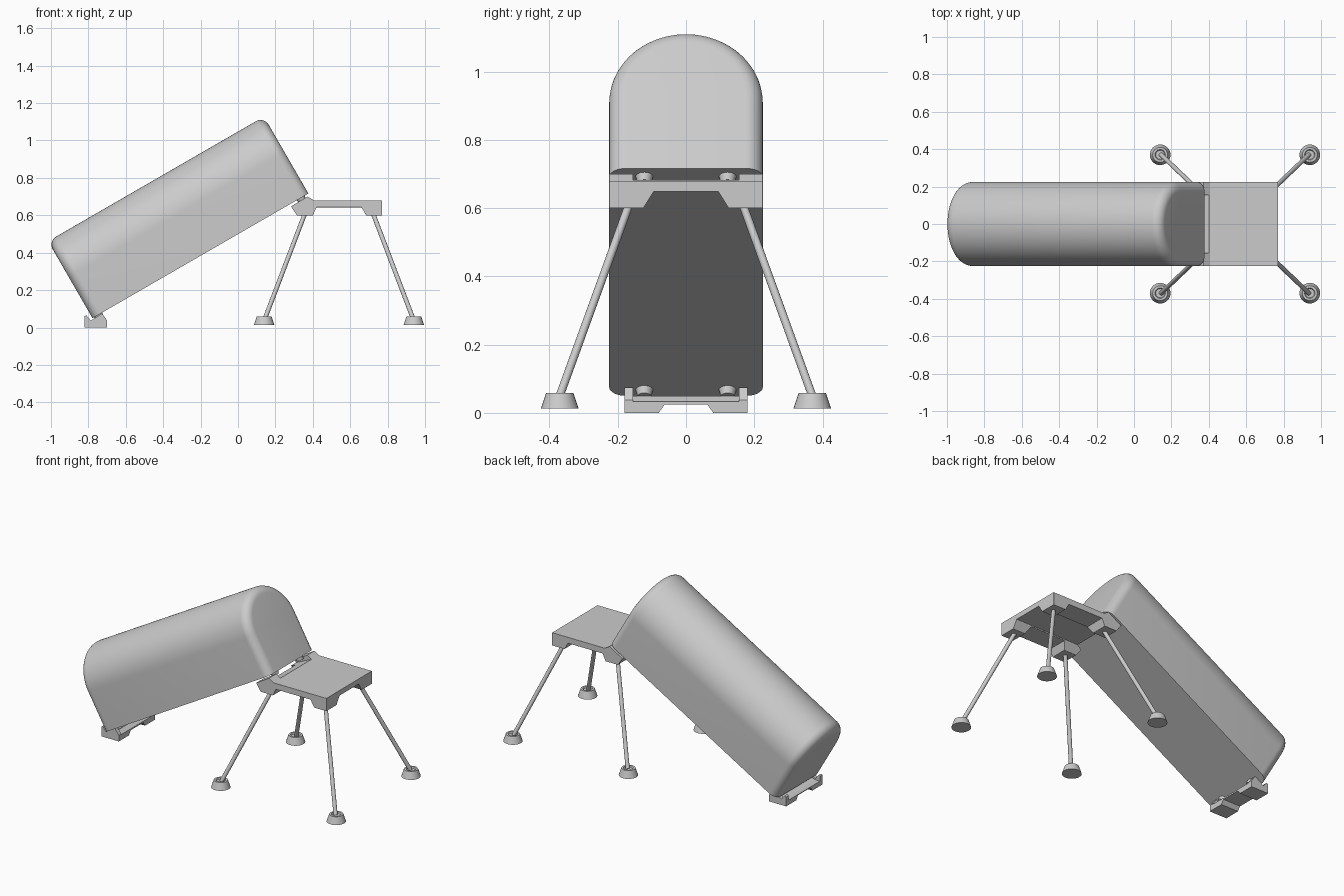
import bpy
import bmesh
from math import sin, cos, pi, radians
from mathutils import Vector, Matrix

old = bpy.data.objects.get("Cube")
if old:
    bpy.data.objects.remove(old, do_unlink=True)

grey = bpy.data.materials.new("light_grey")
grey.use_nodes = True
colour = (0.6, 0.6, 0.6, 1)
grey.diffuse_color = colour
grey.node_tree.nodes["Principled BSDF"].inputs["Base Color"].default_value = colour

TILT = radians(30)
POD_START = Vector((-0.778, 0, 0.05))
HALF = 0.225


def finish(name, bm, smooth=False):
    bmesh.ops.recalc_face_normals(bm, faces=bm.faces[:])
    mesh = bpy.data.meshes.new(name)
    bm.to_mesh(mesh)
    bm.free()
    obj = bpy.data.objects.new(name, mesh)
    bpy.context.collection.objects.link(obj)
    mesh.materials.append(grey)
    if smooth:
        bpy.ops.object.select_all(action='DESELECT')
        obj.select_set(True)
        bpy.context.view_layer.objects.active = obj
        bpy.ops.object.shade_smooth_by_angle(angle=radians(35))
    return obj


def loft(name, rings, smooth=False):
    """Skin matching closed rings and cap both ends."""
    bm = bmesh.new()
    loops = [[bm.verts.new(p) for p in ring] for ring in rings]
    for a, b in zip(loops, loops[1:]):
        for i in range(len(a)):
            j = (i + 1) % len(a)
            bm.faces.new((a[i], a[j], b[j], b[i]))
    bm.faces.new(loops[0])
    bm.faces.new(loops[-1])
    return finish(name, bm, smooth)


def prism_y(name, profile, y0, y1):
    return loft(name, [[(x, y, z) for x, z in profile] for y in (y0, y1)])


def prism_x(name, profile, x0, x1):
    return loft(name, [[(x, y, z) for y, z in profile] for x in (x0, x1)])


def cut(obj, cutter):
    mod = obj.modifiers.new("cut", 'BOOLEAN')
    mod.operation = 'DIFFERENCE'
    mod.solver = 'EXACT'
    mod.object = cutter
    bpy.ops.object.select_all(action='DESELECT')
    obj.select_set(True)
    bpy.context.view_layer.objects.active = obj
    bpy.ops.object.modifier_apply(modifier=mod.name)
    bpy.data.objects.remove(cutter, do_unlink=True)


def round_part(name, start, end, r0, r1, sides=24):
    """Cylinder or cone between two points."""
    start, end = Vector(start), Vector(end)
    axis = end - start
    bm = bmesh.new()
    turn = axis.to_track_quat('Z', 'Y').to_matrix().to_4x4()
    bmesh.ops.create_cone(bm, cap_ends=True, segments=sides, radius1=r0, radius2=r1,
                          depth=axis.length,
                          matrix=Matrix.Translation((start + end) / 2) @ turn)
    return finish(name, bm, True)


# Tilted pod: arched section with rounded ends and a sharp flat underside
LENGTH, WALL, FILLET, STEPS = 1.333, 0.25, 0.05, 8


def arch(x, inset):
    r = HALF - inset
    ring = [(x, r, 0)]
    ring += [(x, r * cos(pi * i / 48), WALL + r * sin(pi * i / 48)) for i in range(49)]
    return ring + [(x, -r, 0)]


ends = []
for i in range(STEPS + 1):
    a = pi / 2 * i / STEPS
    ends.append((FILLET * (1 - sin(a)), FILLET * (1 - cos(a))))
rings = [arch(x, d) for d, x in ends]
rings = [arch(FILLET * (1 - cos(pi / 2 * i / STEPS)),
              FILLET * (1 - sin(pi / 2 * i / STEPS))) for i in range(STEPS + 1)]
rings += [[(LENGTH - x, y, z) for x, y, z in ring] for ring in reversed(rings)]
pod = loft("pod", rings, True)
pod.location = POD_START
pod.rotation_euler = (0, -TILT, 0)

# Platform with a raised sloping lip, hollowed below to leave four corner blocks
platform = prism_y("platform", [(0.315, 0.6), (0.77, 0.6), (0.77, 0.68), (0.405, 0.68),
                                (0.372, 0.7), (0.283, 0.647)], -HALF, HALF)
cut(platform, prism_y("side_cutter", [(0.38, 0.55), (0.4, 0.6), (0.42, 0.643),
                                      (0.66, 0.643), (0.685, 0.6), (0.71, 0.55)], -0.3, 0.3))
cut(platform, prism_x("end_cutter", [(-0.155, 0.55), (-0.125, 0.6), (-0.095, 0.648),
                                     (0.095, 0.648), (0.125, 0.6), (0.155, 0.55)], 0.2, 0.9))
cut(platform, prism_y("lip_cutter", [(0.25, 0.612), (0.402, 0.6815), (0.402, 0.8),
                                     (0.25, 0.8)], -0.155, 0.155))
bevel = platform.modifiers.new("edge_bevel", 'BEVEL')
bevel.width = 0.003
bevel.segments = 1

# Ground cradle under the low end of the pod
cradle = prism_y("ground_cradle", [(-0.82, 0), (-0.7, 0), (-0.7, 0.038), (-0.727, 0.075),
                                   (-0.787, 0.037), (-0.81, 0.065), (-0.82, 0.06)], -0.18, 0.18)
cut(cradle, prism_y("seat_cutter", [(-0.9, 0.03), (-0.79, 0.03), (-0.73, 0.05),
                                    (-0.705, 0.034), (-0.69, 0.034), (-0.69, 0.2),
                                    (-0.9, 0.2)], -0.155, 0.155))
cut(cradle, prism_x("arch_cutter", [(-0.1, -0.03), (-0.08, 0), (-0.062, 0.025),
                                    (0.062, 0.025), (0.08, 0), (0.1, -0.03)], -0.9, -0.6))

# Round locating pads between the pod and its two supports
normal = Vector((-sin(TILT), 0, cos(TILT)))
along = Vector((cos(TILT), 0, sin(TILT)))
for place, distance in (("low", 0.035), ("high", 1.285)):
    for side, y in (("left", -0.122), ("right", 0.122)):
        base = POD_START + along * distance + Vector((0, y, 0))
        round_part(f"{place}_pad_{side}", base - normal * 0.022, base + normal * 0.01,
                   0.02, 0.028)

# Four splayed legs with cone feet
for end, sx in (("pod_end", -1), ("outer_end", 1)):
    for side, sy in (("front", -1), ("back", 1)):
        foot = Vector((0.54 + sx * 0.4, sy * 0.37, 0))
        top = Vector((0.54 + sx * 0.18, sy * 0.165, 0.615))
        round_part(f"leg_{end}_{side}", foot + Vector((-sx * 0.005, 0, 0.05)), top,
                   0.012, 0.012, 16)
        cone = [(0.055, 0.013), (0.04, 0.058), (0.028, 0.058), (0.024, 0.05)]
        loft(f"foot_{end}_{side}",
             [[(foot.x + r * cos(pi * i / 16), foot.y + r * sin(pi * i / 16), z)
               for i in range(32)] for r, z in cone], True)
